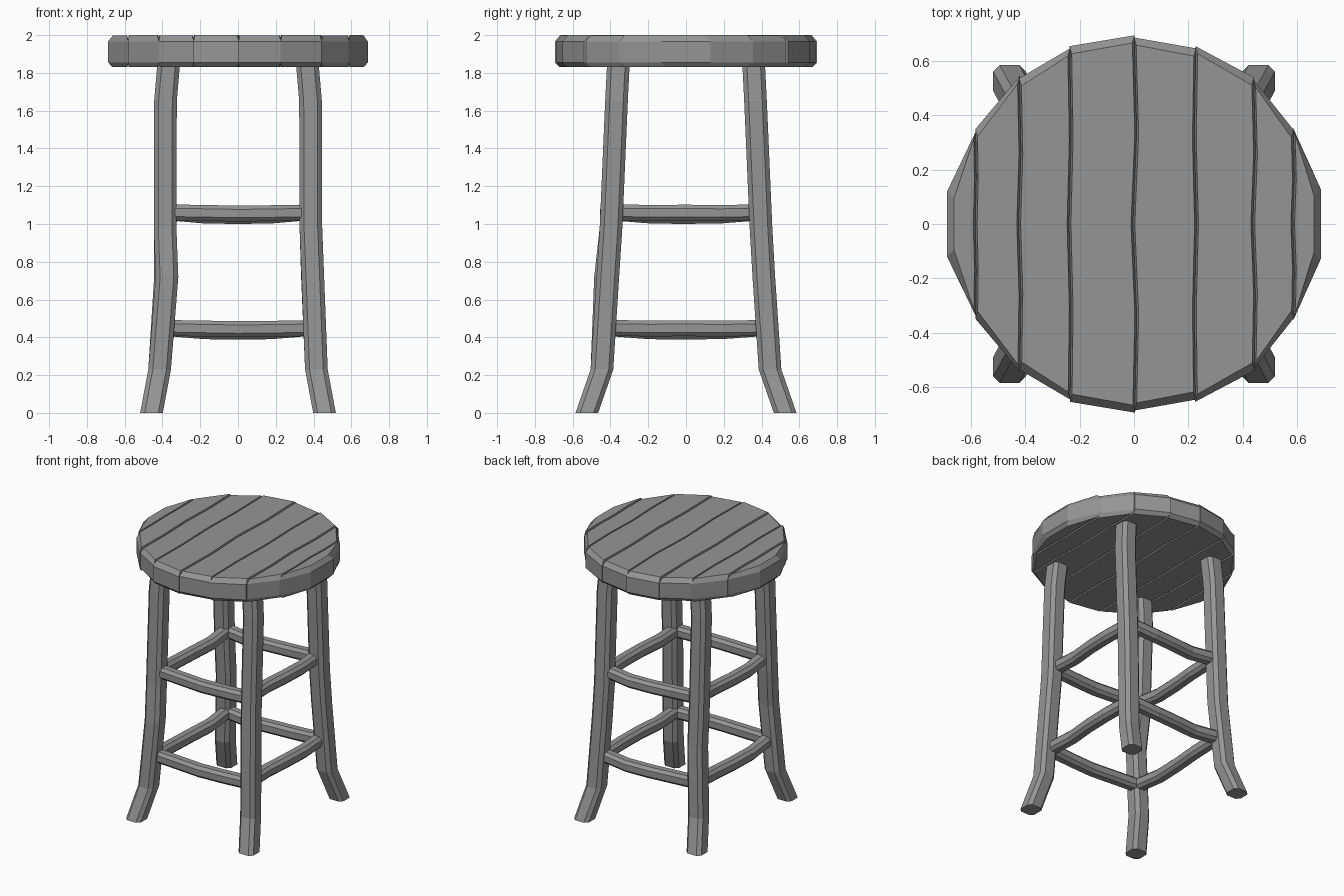
import bpy, bmesh
from mathutils import Vector

if "Cube" in bpy.data.objects:
    bpy.data.objects.remove(bpy.data.objects["Cube"])

grey = bpy.data.materials.new("dark_grey_wood")
grey.diffuse_color = (.3, .3, .3, 1)
grey.use_nodes = True
grey.node_tree.nodes["Principled BSDF"].inputs["Base Color"].default_value = grey.diffuse_color


def loft(name, rings):
    """Skin equal-length rings of points and cap both ends."""
    bm = bmesh.new()
    rows = [[bm.verts.new(p) for p in r] for r in rings]
    n = len(rows[0])
    for a, b in zip(rows, rows[1:]):
        for i in range(n):
            j = (i + 1) % n
            bm.faces.new((a[i], a[j], b[j], b[i]))
    bm.faces.new(rows[0][::-1])
    bm.faces.new(rows[-1])
    bmesh.ops.recalc_face_normals(bm, faces=bm.faces)
    me = bpy.data.meshes.new(name)
    bm.to_mesh(me)
    bm.free()
    me.materials.append(grey)
    ob = bpy.data.objects.new(name, me)
    bpy.context.collection.objects.link(ob)
    return ob


def chamfered(w, h, c):
    """Rectangle section with cut corners."""
    a, b = w / 2, h / 2
    return [(a, c - b), (a, b - c), (a - c, b), (c - a, b),
            (-a, b - c), (-a, c - b), (c - a, -b), (a - c, -b)]


# Seat planks: seam position, half length at the seam, waviness
seams = [(-.687, .125, 0), (-.582, .345, .002), (-.42, .54, .004), (-.235, .65, .004),
         (.003, .69, .007), (.226, .65, -.004), (.442, .535, .005),
         (.587, .35, .003), (.687, .125, 0)]
last = len(seams) - 1
gap = -.001


def seam_points(i, side, inset, grow):
    x, y, wave = seams[i]
    pts = []
    for t, s in ((-1, 0), (-.5, 1), (0, -1), (.5, 1), (1, -.3)):
        px = x + wave * s
        if i in (0, last):
            px *= 1 - .035 * inset
        else:
            px += side * (gap + .008 * inset)
        pts.append((px, t * (y + grow - .028 * inset)))
    return pts


for i in range(last):
    grow = .004 if i % 2 else -.004
    rings = []
    for z, inset in ((1.83, .9), (1.855, 0), (1.967, 0), (1.998 + .002 * (i % 2), 1)):
        outline = seam_points(i, 1, inset, grow)[::-1] + seam_points(i + 1, -1, inset, grow)
        rings.append([(x, y, z) for x, y in outline])
    loft(f"seat_plank_{i + 1}", rings)

# Legs: flared at the foot, each one slightly bent
section = chamfered(.12, .12, .024)
leg_path = [(0, .458, .525), (.23, .415, .445), (.72, .39, .412),
            (.98, .386, .397), (1.65, .384, .368), (1.85, .367, .358)]
for sx, sy, name, bx, by in ((-1, -1, "front_left_leg", -.014, .014),
                             (1, -1, "front_right_leg", .006, .002),
                             (-1, 1, "back_left_leg", -.006, 0),
                             (1, 1, "back_right_leg", .004, 0)):
    rings = []
    for z, x, y in leg_path:
        k = .5 < z < .9
        rings.append([(sx * (x + k * bx) + px, sy * (y + k * by) + py, z) for px, py in section])
    loft(name, rings)

# Rungs: wavy bars joining the legs at two heights
waves = {"front": (0, .012, .022, .016, .004), "back": (0, -.012, .004, .012, 0),
         "left": (0, .012, .004, -.01, 0), "right": (0, -.01, .006, .012, 0)}
bar = chamfered(.084, .084, .02)
for level, z, rx, ry in (("lower", .45, .39, .427), ("upper", 1.062, .375, .402)):
    for side, wave in waves.items():
        along_x = side in ("front", "back")
        sign = -1 if side in ("front", "left") else 1
        off, half = (ry, rx) if along_x else (rx, ry)
        drop = -.018 if side in ("back", "left") else 0
        rings = []
        for t, w in zip((-1, -.45, 0, .45, 1), wave):
            ring = []
            for a, b in bar:
                p, q = half * t, sign * (off - .01 + w) + a
                h = z + b + drop * (1 - t * t) - .3 * abs(w)
                ring.append(Vector((p, q, h) if along_x else (q, p, h)))
            rings.append(ring)
        loft(f"{level}_{side}_rung", rings)
